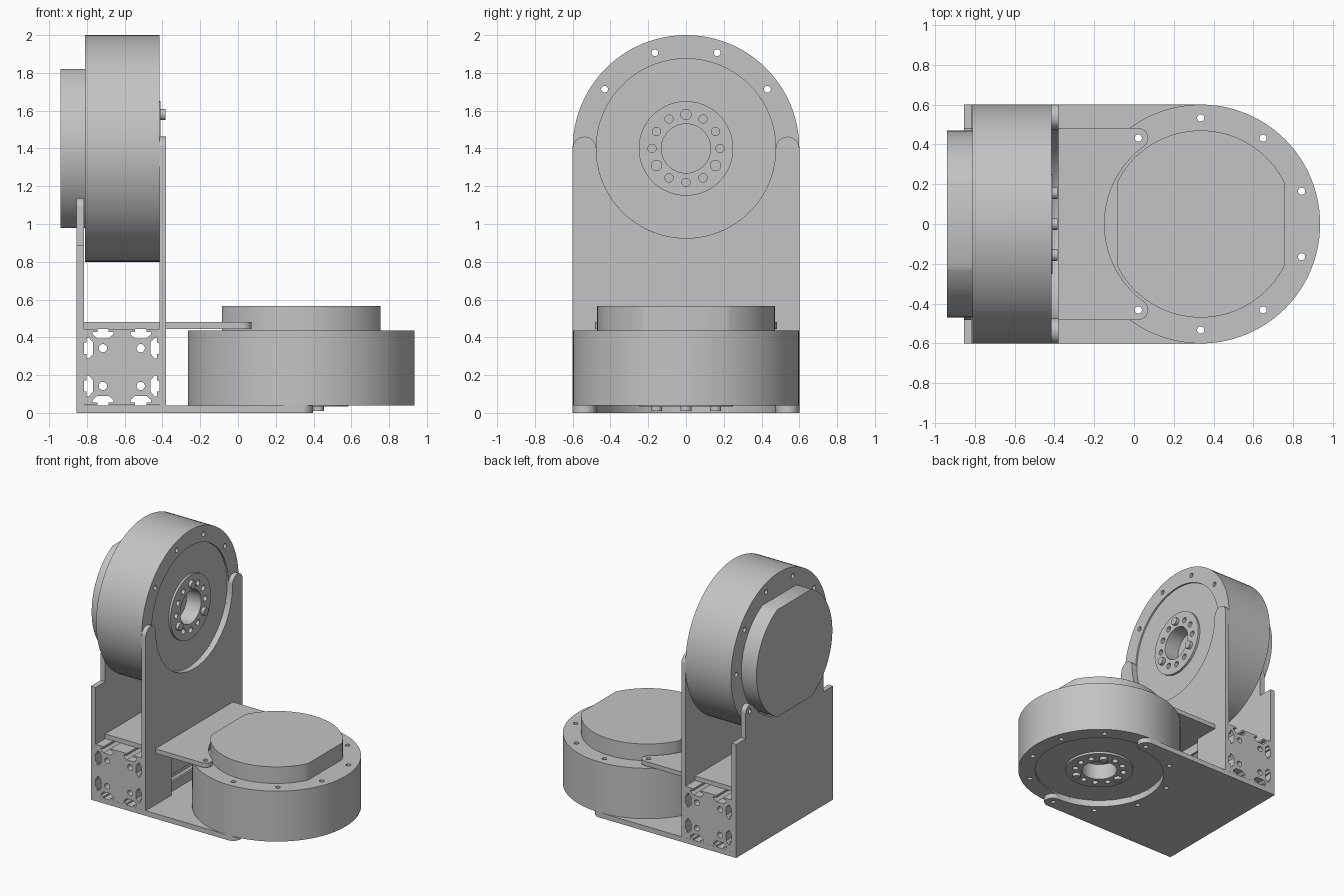
import bpy, bmesh
from math import sin, cos, pi, radians
from mathutils import Matrix

if "Cube" in bpy.data.objects:
    bpy.data.objects.remove(bpy.data.objects["Cube"])

grey = bpy.data.materials.new("light_grey")
grey.use_nodes = True
colour = (0.55, 0.55, 0.55, 1)
grey.diffuse_color = colour
grey.node_tree.nodes["Principled BSDF"].inputs["Base Color"].default_value = colour

# Placements: lying flat, standing up (local x up, local z to +x), upside down
FLAT = Matrix.Identity(4)
UPRIGHT = Matrix(((0, 0, 1, 0), (0, -1, 0, 0), (1, 0, 0, 0), (0, 0, 0, 1)))
FLIPPED = Matrix.Rotation(pi, 4, 'Y')
ALONG_Y = Matrix.Rotation(pi / 2, 4, 'X')


def arc(cx, cy, r, start, end, steps=24):
    """Points on an arc, angles in degrees."""
    angles = [radians(start + (end - start) * i / steps) for i in range(steps + 1)]
    return [(cx + r * cos(a), cy + r * sin(a)) for a in angles]


def add_prism(bm, outline, z0, z1):
    """Closed outline raised from z0 to z1."""
    low = [bm.verts.new((x, y, z0)) for x, y in outline]
    high = [bm.verts.new((x, y, z1)) for x, y in outline]
    bm.faces.new(low[::-1])
    bm.faces.new(high)
    n = len(low)
    for i in range(n):
        j = (i + 1) % n
        bm.faces.new((low[i], low[j], high[j], high[i]))


def add_rod(bm, x, y, r, z0, z1):
    add_prism(bm, arc(x, y, r, 0, 360, 20)[:-1], z0, z1)


def make_object(name, bm):
    bmesh.ops.recalc_face_normals(bm, faces=bm.faces[:])
    mesh = bpy.data.meshes.new(name)
    bm.to_mesh(mesh)
    bm.free()
    obj = bpy.data.objects.new(name, mesh)
    bpy.context.collection.objects.link(obj)
    return obj


def finish(obj, matrix, holes=()):
    """Drill holes (x, y, radius, z0, z1), shade, colour and place the part."""
    bpy.ops.object.select_all(action='DESELECT')
    obj.select_set(True)
    bpy.context.view_layer.objects.active = obj
    if holes:
        bm = bmesh.new()
        for hole in holes:
            add_rod(bm, *hole)
        cutter = make_object("hole_cutter", bm)
        cutter.hide_render = True
        mod = obj.modifiers.new("holes", 'BOOLEAN')
        mod.operation = 'DIFFERENCE'
        mod.solver = 'EXACT'
        mod.object = cutter
        bpy.ops.object.modifier_apply(modifier=mod.name)
        bpy.data.objects.remove(cutter)
    obj.data.materials.clear()
    obj.data.materials.append(grey)
    bpy.ops.object.shade_smooth_by_angle(angle=radians(30))
    obj.matrix_world = matrix


SCREW_R = 0.533          # screw circle of the motors
SCREW_STEP = 36


def screw_holes(centre, angles, z0, z1):
    return [(centre + SCREW_R * cos(radians(a)), SCREW_R * sin(radians(a)), 0.018, z0, z1)
            for a in angles]


# Motors: lathed body, flattened rear cap, output ring with holes and pins
def motor(name, matrix):
    profile = [(0, -0.395), (0.6, -0.395), (0.6, 0), (0.475, 0), (0.475, -0.012),
               (0.25, -0.012), (0.25, 0.005), (0.13, 0.005), (0.13, -0.12), (0, -0.12)]
    bm = bmesh.new()
    verts = [bm.verts.new((r, 0, z)) for r, z in profile]
    edges = [bm.edges.new(pair) for pair in zip(verts, verts[1:])]
    bmesh.ops.spin(bm, geom=verts + edges, cent=(0, 0, 0), axis=(0, 0, 1),
                   angle=2 * pi, steps=96)
    bmesh.ops.remove_doubles(bm, verts=bm.verts[:], dist=0.0005)
    body = make_object(name + "_body", bm)
    holes = screw_holes(0, range(18, 360, SCREW_STEP), -0.5, 0.1)
    pins = []
    for i in range(12):
        a = i * pi / 6
        x, y = 0.18 * cos(a), 0.18 * sin(a)
        if i % 4 == 0:
            pins.append((x, y, 0.03, -0.03, 0.03))
        else:
            holes.append((x, y, 0.022, -0.06, 0.1))
    finish(body, matrix, holes)

    bm = bmesh.new()
    outline = arc(0, 0, 0.47, 26.7, 153.3, 36) + arc(0, 0, 0.47, 206.7, 333.3, 36)
    add_prism(bm, outline, -0.525, -0.395)
    finish(make_object(name + "_rear_cap", bm), matrix)

    bm = bmesh.new()
    for pin in pins:
        add_rod(bm, *pin)
    finish(make_object(name + "_output_pins", bm), matrix)


motor("lower_motor", Matrix.Translation((0.335, 0, 0.04)) @ FLIPPED)
motor("upper_motor", Matrix.Translation((-0.415, 0, 1.4)) @ UPRIGHT)


# Forked plates: a base, two rounded prongs and a round cutout for the motor
def fork_plate(name, base, centre, cut_r, tip_r, angle, thick, matrix, hole_angles=()):
    a = radians(angle)
    reach = cut_r + tip_r
    half = list(base)
    half += arc(centre - reach * cos(a), -reach * sin(a), tip_r, -90, angle, 16)
    half += arc(centre, 0, cut_r, 180 + angle, 180, 32)[1:]
    outline = half + [(u, -v) for u, v in half[-2::-1]]
    bm = bmesh.new()
    add_prism(bm, outline, 0, thick)
    finish(make_object(name, bm), matrix,
           screw_holes(centre, hole_angles, -0.1, 0.1))


wide = dict(cut_r=0.475, tip_r=0.0625, angle=90)
narrow = dict(cut_r=0.483, tip_r=0.05, angle=54, hole_angles=(126, 234))

fork_plate("bottom_plate", [(-0.855, -0.6)], 0.335, thick=0.04, matrix=FLAT,
           hole_angles=range(90, 271, SCREW_STEP), **wide)
fork_plate("middle_plate", [(-0.815, -0.481)], 0.335, thick=0.035,
           matrix=Matrix.Translation((0, 0, 0.445)), **narrow)
fork_plate("front_upright_plate", [(0.445, -0.28), (0.04, -0.28), (0.04, -0.6)], 1.4,
           thick=0.035, matrix=Matrix.Translation((-0.415, 0, 0)) @ UPRIGHT, **wide)
fork_plate("rear_upright_plate", [(0.04, -0.6), (0.89, -0.6), (0.89, -0.481)], 1.4,
           thick=0.04, matrix=Matrix.Translation((-0.855, 0, 0)) @ UPRIGHT, **narrow)

# Slotted beam: two T-slots on each of four sides, four bores along its length
H = 0.202
slot = [(-0.03, 0), (-0.03, 0.015), (-0.055, 0.015), (-0.055, 0.028), (-0.03, 0.05)]
slot += [(-x, d) for x, d in slot[::-1]]
side = [(-H, -H)] + [(c + x, d - H) for c in (-0.1, 0.1) for x, d in slot]
outline = []
for turn in range(4):
    for x, y in side:
        outline.append((x, y))
    side = [(-y, x) for x, y in side]
    if turn < 3:
        continue
bm = bmesh.new()
add_prism(bm, outline, -0.6, 0.6)
finish(make_object("slotted_beam", bm),
       Matrix.Translation((-0.615, 0, 0.2425)) @ ALONG_Y,
       [(x, y, 0.022, -0.7, 0.7) for x in (-0.1, 0.1) for y in (-0.1, 0.1)])
